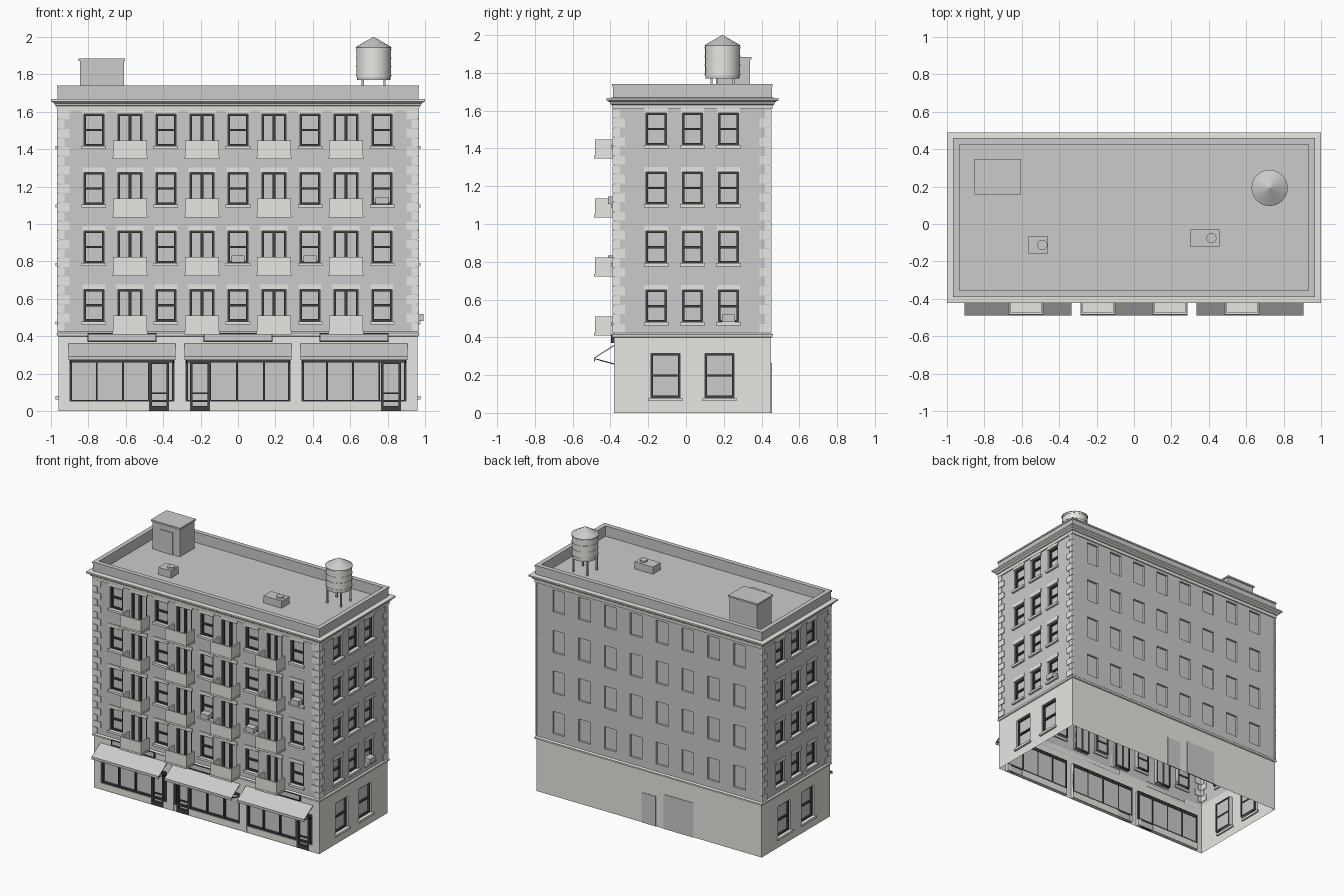
import bpy, bmesh, math
from mathutils import Matrix, Vector

if "Cube" in bpy.data.objects:
    bpy.data.objects.remove(bpy.data.objects["Cube"])

HX, Y0, Y1 = 0.96, -0.382, 0.45          # wall planes
YC, HY = (Y0 + Y1) / 2, (Y1 - Y0) / 2
parts = {}
mats = {}


def mat(name, c):
    m = bpy.data.materials.new(name)
    m.diffuse_color = (*c, 1)
    m.use_nodes = True
    m.node_tree.nodes["Principled BSDF"].inputs["Base Color"].default_value = m.diffuse_color
    mats[name] = m


mat("trim", (0.80, 0.80, 0.76))
mat("dark", (0.05, 0.055, 0.055))


def part(name, material=None):
    if name not in parts:
        parts[name] = (bmesh.new(), material)
    return parts[name][0]


def side(x, y, deg):
    return Matrix.Translation((x, y, 0)) @ Matrix.Rotation(math.radians(deg), 4, 'Z')


# Local wall frames: x along the wall, -y outward, z up
FRONT, RIGHT = side(0, Y0, 0), side(HX, YC, 90)
BACK, LEFT = side(0, Y1, 180), side(-HX, YC, -90)
WORLD = Matrix.Identity(4)


def box(bm, M, x0, x1, y0, y1, z0, z1):
    S = Matrix.Diagonal((x1 - x0, y1 - y0, z1 - z0, 1))
    T = Matrix.Translation(((x0 + x1) / 2, (y0 + y1) / 2, (z0 + z1) / 2))
    bmesh.ops.create_cube(bm, size=1, matrix=M @ T @ S)


def quad(bm, M, pts):
    return bm.faces.new([bm.verts.new(M @ Vector(p)) for p in pts])


def prism(bm, pts, x0, x1):
    a = [bm.verts.new((x0, y, z)) for y, z in pts]
    b = [bm.verts.new((x1, y, z)) for y, z in pts]
    bm.faces.new(a)
    bm.faces.new(b[::-1])
    for i in range(len(pts)):
        j = (i + 1) % len(pts)
        bm.faces.new((a[j], a[i], b[i], b[j]))


def rings(bm, profile, cap=False):
    """Sweep an (offset, z) profile round the building's rectangle."""
    prev = None
    for o, z in profile:
        x, y = HX + o, HY + o
        r = [bm.verts.new((sx * x, YC + sy * y, z)) for sx, sy in ((-1, -1), (1, -1), (1, 1), (-1, 1))]
        if prev:
            for i in range(4):
                j = (i + 1) % 4
                bm.faces.new((prev[i], prev[j], r[j], r[i]))
        prev = r
    if cap:
        bm.faces.new(prev)


def wall(bm, M, half, z0, z1, holes, depth=0.03):
    """Flat wall with rectangular openings (x0, x1, z0, z1) and their reveals."""
    xs = sorted({-half, half, *(round(v, 5) for h in holes for v in h[:2])})
    zs = sorted({z0, z1, *(round(v, 5) for h in holes for v in h[2:])})
    for a, b in zip(xs, xs[1:]):
        for c, d in zip(zs, zs[1:]):
            u, v = (a + b) / 2, (c + d) / 2
            if not any(h[0] < u < h[1] and h[2] < v < h[3] for h in holes):
                quad(bm, M, [(a, 0, c), (b, 0, c), (b, 0, d), (a, 0, d)])
    for a, b, c, d in holes:
        loop = [(a, c), (a, d), (b, d), (b, c)]
        for (p, q), (r, s) in zip(loop, loop[1:] + loop[:1]):
            quad(bm, M, [(p, 0, q), (r, 0, s), (r, depth, s), (p, depth, q)])


def frame(bm, M, a, b, c, d, t=0.011, y0=0.012, y1=0.03):
    box(bm, M, a, a + t, y0, y1, c, d)
    box(bm, M, b - t, b, y0, y1, c, d)
    box(bm, M, a + t, b - t, y0, y1, c, c + t)
    box(bm, M, a + t, b - t, y0, y1, d - t, d)


def pane(M, a, b, c, d, y=0.026):
    quad(part("window_glass"), M, [(a, y, c), (b, y, c), (b, y, d), (a, y, d)])


def window(M, u, z, w, h, balcony=False, sill=True):
    a, b, d = u - w / 2, u + w / 2, z + h
    fr = part("window_frames", "dark")
    frame(fr, M, a, b, z, d)
    pane(M, a, b, z, d)
    if balcony:
        box(fr, M, u - 0.009, u + 0.009, 0.012, 0.03, z, d)
    else:
        box(fr, M, a, b, 0.012, 0.03, z + h / 2 - 0.006, z + h / 2 + 0.006)
        box(part("window_sills", "trim"), M, a - 0.012, b + 0.012, -0.016, 0.012, z - 0.017, z)
    return (a, b, z, d)


COLS = [(-4 + i) * 0.1925 for i in range(9)]
FLOORS = [0.48 + 0.3125 * k for k in range(4)]
brick, base = part("upper_walls"), part("ground_floor_walls", "trim")
lintels = part("lintels", "trim")

# Front upper wall: windows alternate with balcony doors
holes = []
for z in FLOORS:
    for i, u in enumerate(COLS):
        w = 0.128 if i % 2 else 0.107
        if i % 2:
            holes.append(window(FRONT, u, z - 0.057, w, 0.227, balcony=True))
            bal = part("balconies", "trim")
            b0, b1 = z - 0.07, z + 0.03
            box(bal, FRONT, u - 0.093, u + 0.093, -0.104, 0, b0, b0 + 0.014)
            box(bal, FRONT, u - 0.09, u + 0.09, -0.101, -0.09, b0 + 0.014, b1)
            for s in (-1, 1):
                box(bal, FRONT, u + s * 0.0845 - 0.0055, u + s * 0.0845 + 0.0055, -0.09, 0, b0 + 0.014, b1)
        else:
            holes.append(window(FRONT, u, z, w, 0.17))
        box(lintels, FRONT, u - w / 2 - 0.008, u + w / 2 + 0.008, -0.006, 0.004, z + 0.17, z + 0.197)
wall(brick, FRONT, HX, 0.4, 1.63, holes)

# Side walls: three upper windows per floor, two large ones below
for M in (LEFT, RIGHT):
    holes = []
    for z in FLOORS:
        for u in (-0.1915, 0, 0.1915):
            holes.append(window(M, u, z, 0.107, 0.17))
            box(lintels, M, u - 0.061, u + 0.061, -0.006, 0.004, z + 0.17, z + 0.197)
    wall(brick, M, HY, 0.4, 1.63, holes)
    wall(base, M, HY, 0, 0.4, [window(M, u, 0.08, 0.155, 0.235) for u in (-0.143, 0.143)])

# Back wall: plain shallow window recesses and service doors
holes = [(u - 0.05, u + 0.05, z, z + 0.17) for z in FLOORS for u in [(-3.5 + i) * 0.22 for i in range(8)]]
wall(brick, BACK, HX, 0.4, 1.63, holes, 0.016)
for h in holes:
    pane(BACK, *h, y=0.016)
wall(base, BACK, HX, 0, 0.4, [])
for a, b, h in ((-0.06, 0.06, 0.23), (0.127, 0.38, 0.265)):
    box(part("service_doors"), BACK, a, b, -0.004, 0.004, 0, h)

# Shopfronts with awnings, sign boards and doors
BAYS = [(-0.62, [-0.755, -0.615, -0.475], (-0.475, -0.368)),
        (0, [-0.15, -0.005, 0.14], (-0.257, -0.15)),
        (0.62, [0.475, 0.615, 0.755], (0.765, 0.872))]
wall(base, FRONT, HX, 0, 0.4, [(c - 0.28, c + 0.28, 0, 0.285) for c, _, _ in BAYS])
shop = part("shopfront_frames", "dark")
for c, mull, (d0, d1) in BAYS:
    a, b = c - 0.28, c + 0.28
    frame(shop, FRONT, a, b, 0.048, 0.285, 0.012, 0.008, 0.03)
    box(shop, FRONT, a, b, 0.008, 0.03, 0.26, 0.272)
    for m in mull:
        box(shop, FRONT, m - 0.005, m + 0.005, 0.008, 0.03, 0.048, 0.27)
    pane(FRONT, a, b, 0.0, 0.285)
    for s0, s1 in ((a, d0), (d1, b)):
        box(part("shopfront_bulkheads", "trim"), FRONT, s0, s1, 0.003, 0.03, 0, 0.05)
    frame(shop, FRONT, d0, d1, 0.005, 0.265, 0.014, 0.004, 0.024)
    box(shop, FRONT, d0, d1, 0.004, 0.024, 0.0, 0.028)
    box(shop, FRONT, d0 + 0.014, d1 - 0.014, 0.0, 0.012, 0.092, 0.098)
    prism(part("awnings"), [(Y0, 0.36), (-0.488, 0.292), (-0.488, 0.272), (-0.483, 0.272),
                            (-0.483, 0.289), (Y0, 0.353)], c - 0.285, c + 0.285)
    for s in (-1, 1):
        x = c + s * 0.275
        prism(part("awning_struts", "dark"), [(Y0, 0.262), (-0.485, 0.29), (-0.485, 0.285), (Y0, 0.256)],
              x - 0.003, x + 0.003)
    box(part("sign_boards"), FRONT, c - 0.178, c + 0.178, -0.012, 0, 0.376, 0.41)
    frame(part("sign_frames", "dark"), FRONT, c - 0.185, c + 0.185, 0.37, 0.416, 0.006, -0.016, 0)

# Corner quoins on front and side faces, alternating long and short
q = part("quoins", "trim")
n, zq = 24, 0.425
st = (1.61 - zq) / n
for i in range(n):
    l = 0.06 if i % 2 else 0.032
    k = 0.032 if i % 2 else 0.06
    z0, z1 = zq + i * st, zq + (i + 1) * st - 0.003
    for s in (-1, 1):
        xs = sorted((s * (HX + 0.007), s * (HX - l)))
        box(q, WORLD, *xs, Y0 - 0.007, Y0 + 0.005, z0, z1)
        xs = sorted((s * (HX + 0.007), s * (HX - 0.005)))
        box(q, WORLD, *xs, Y0 + 0.005, Y0 + k, z0, z1)
        box(q, WORLD, *xs, Y1 - k, Y1 + 0.003, z0, z1)

# Belt course, cornice, parapet and roof deck
rings(part("belt_course", "trim"), [(0, 0.398), (0.008, 0.402), (0.01, 0.416), (0, 0.424)])
rings(part("cornice", "trim"), [(0, 1.608), (0.008, 1.608), (0.01, 1.63), (0.018, 1.634), (0.022, 1.645),
                                (0.034, 1.652), (0.04, 1.656), (0.04, 1.667), (0.004, 1.669)])
rings(part("parapet"), [(0.004, 1.665), (0.004, 1.728), (0.009, 1.728), (0.009, 1.74), (-0.026, 1.74),
                        (-0.026, 1.66)], cap=True)

# Window air conditioners
ac = part("window_air_conditioners")
for M, u, z in ((FRONT, 0, FLOORS[1]), (FRONT, COLS[6], FLOORS[1]), (FRONT, COLS[8], FLOORS[2]),
                (RIGHT, 0.1915, FLOORS[0])):
    box(ac, M, u - 0.035, u + 0.035, -0.032, 0.02, z + 0.002, z + 0.04)

# Roof stair bulkhead with door and cap
box(part("stair_bulkhead"), WORLD, -0.845, -0.61, 0.165, 0.34, 1.66, 1.872)
box(part("stair_bulkhead_cap"), WORLD, -0.853, -0.603, 0.157, 0.348, 1.872, 1.885)
box(part("stair_bulkhead_door"), WORLD, -0.78, -0.67, 0.16, 0.166, 1.66, 1.83)


def cone(bm, x, y, z0, z1, r0, r1, seg=24):
    bmesh.ops.create_cone(bm, cap_ends=True, segments=seg, radius1=r0, radius2=r1, depth=z1 - z0,
                          matrix=Matrix.Translation((x, y, (z0 + z1) / 2)))


# Rooftop ventilation units
for x0, x1, y0, y1, cx in ((-0.565, -0.46, -0.158, -0.066, -0.49), (0.303, 0.458, -0.122, -0.03, 0.414)):
    box(part("roof_vent_units"), WORLD, x0, x1, y0, y1, 1.66, 1.715)
    cone(part("roof_vent_fans"), cx, (y0 + y1) / 2, 1.715, 1.728, 0.027, 0.027)

# Water tank on four legs
TX, TY = 0.725, 0.193
tank = part("water_tank", "trim")
cone(tank, TX, TY, 1.785, 1.947, 0.092, 0.092)
for z in (1.79, 1.84, 1.885, 1.93):
    cone(part("water_tank_hoops", "trim"), TX, TY, z, z + 0.006, 0.0945, 0.0945)
cone(part("water_tank_roof"), TX, TY, 1.945, 2.0, 0.097, 0.002)
cone(part("water_tank_platform"), TX, TY, 1.77, 1.785, 0.09, 0.09)
legs = part("water_tank_legs")
for sx in (-1, 1):
    for sy in (-1, 1):
        box(legs, WORLD, TX + sx * 0.058 - 0.006, TX + sx * 0.058 + 0.006,
            TY + sy * 0.058 - 0.006, TY + sy * 0.058 + 0.006, 1.66, 1.772)

# Turn every part into an object
for name, (bm, m) in parts.items():
    if name not in ("upper_walls", "ground_floor_walls", "window_glass"):
        bmesh.ops.recalc_face_normals(bm, faces=bm.faces)
    me = bpy.data.meshes.new(name)
    bm.to_mesh(me)
    bm.free()
    if m:
        me.materials.append(mats[m])
    ob = bpy.data.objects.new(name, me)
    bpy.context.collection.objects.link(ob)
    if name.startswith("water_tank") and "legs" not in name:
        bpy.context.view_layer.objects.active = ob
        ob.select_set(True)
        bpy.ops.object.shade_smooth_by_angle(angle=math.radians(30))
        ob.select_set(False)
